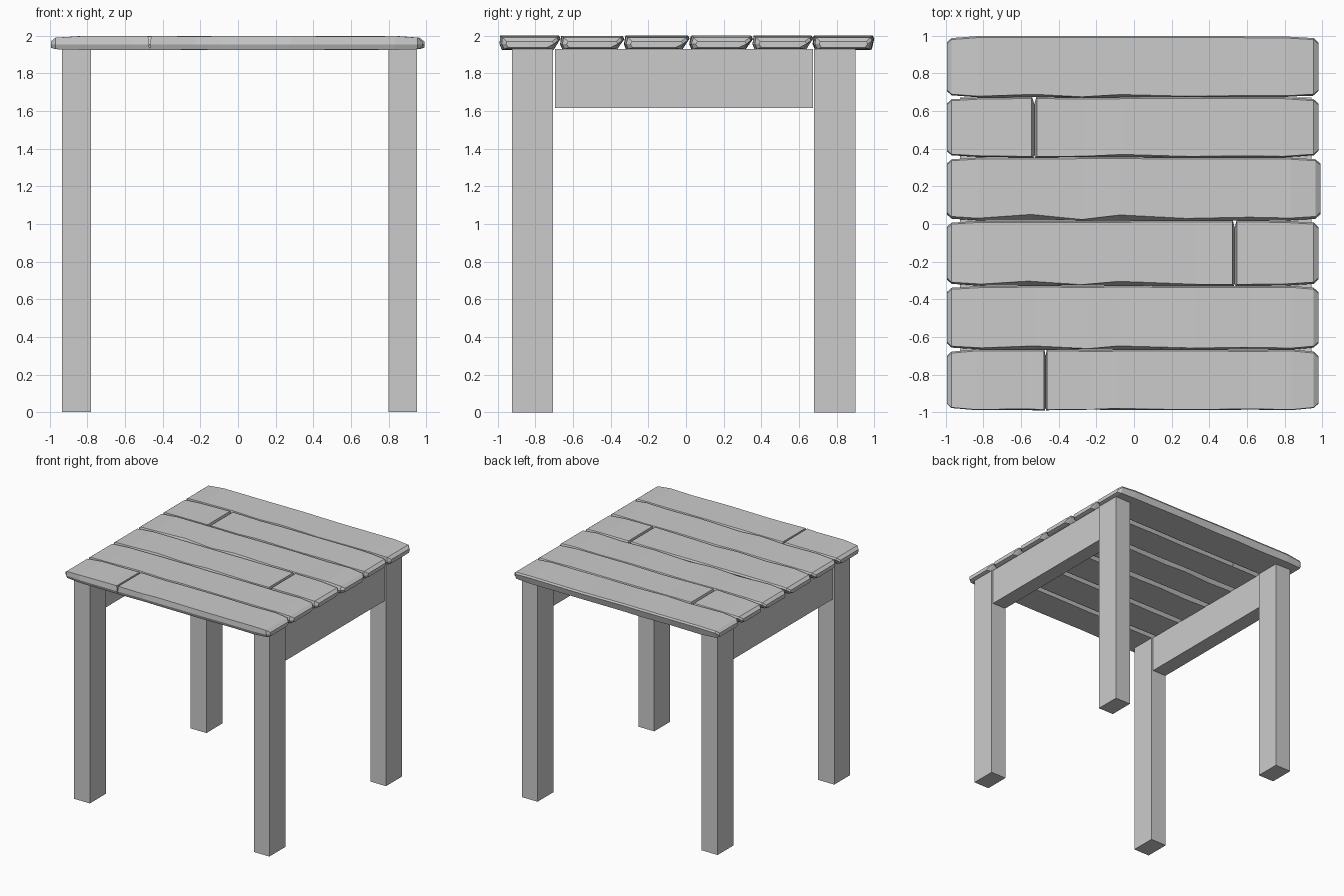
import bpy
import bmesh
import random

random.seed(4)
if "Cube" in bpy.data.objects:
    bpy.data.objects.remove(bpy.data.objects["Cube"], do_unlink=True)

GREY = (0.6, 0.6, 0.6, 1.0)
wood = bpy.data.materials.new("grey_wood")
wood.use_nodes = True
wood.diffuse_color = GREY
wood.node_tree.nodes["Principled BSDF"].inputs["Base Color"].default_value = GREY


def finish(name, bm):
    bmesh.ops.recalc_face_normals(bm, faces=bm.faces)
    mesh = bpy.data.meshes.new(name)
    bm.to_mesh(mesh)
    bm.free()
    mesh.materials.append(wood)
    bpy.context.collection.objects.link(bpy.data.objects.new(name, mesh))


def box(name, x, y, z):
    """Box between three (low, high) pairs."""
    bm = bmesh.new()
    bmesh.ops.create_cube(bm, size=1)
    for v in bm.verts:
        v.co = [lo + (c + 0.5) * (hi - lo) for c, (lo, hi) in zip(v.co, (x, y, z))]
    finish(name, bm)


# Worn front edge: (x, depth of the chipped bevel)
WEAR = [(-0.82, 0.01), (-0.55, 0.026), (-0.25, 0.006), (-0.08, 0.026),
        (0.3, 0.01), (0.6, 0.014), (0.82, 0.01)]
BOTTOM, TOP = 1.925, 2.0


def section(bm, x, y0, y1, wear, back, pinch=0, drop=0, lean=0):
    """Six-sided cross-section of a board; lean shifts its top along x."""
    a, b = y0 + pinch, y1 - pinch
    low, high = BOTTOM + drop * 0.4, TOP - drop
    pts = [(a + 0.012, low), (a, 1.955), (a + wear, high),
           (b - 0.008, high), (b, high - 0.015), (b - back - wear * 0.5, low)]
    return [bm.verts.new((x + lean * (z - BOTTOM) / (TOP - BOTTOM), y, z))
            for y, z in pts]


def board(name, x0, x1, y0, y1, wear_scale, back, lean0=0, lean1=0):
    """Loft a board along x; ends without a lean are worn at the corners."""
    bm = bmesh.new()
    edge = 0.01 * wear_scale

    def end(x, inward, lean):
        if lean:
            return [section(bm, x, y0, y1, edge, back, lean=lean)]
        return [section(bm, x, y0, y1, edge, back, 0.035, 0.03),
                section(bm, x + inward * 0.025, y0, y1, edge, back, 0.012, 0.01)]

    rings = end(x0, 1, lean0)
    for x, wear in WEAR:
        if x0 + 0.07 < x < x1 - 0.07:
            rings.append(section(bm, x + random.uniform(-0.03, 0.03), y0, y1,
                                 wear * wear_scale, back,
                                 random.uniform(0, 0.004), random.uniform(0, 0.005)))
    rings += reversed(end(x1, -1, lean1))
    for r, s in zip(rings, rings[1:]):
        for i in range(6):
            j = (i + 1) % 6
            bm.faces.new((r[i], r[j], s[j], s[i]))
    bm.faces.new(rings[0])
    bm.faces.new(rings[-1])
    finish(name, bm)


# Table top rows, front to back: y range, right end, wear, back bevel, joint, half-width
rows = [(-0.99, -0.666, 0.98, 0.3, 0.035, -0.47, 0.008),
        (-0.669, -0.327, 0.98, 0.8, 0.035, None, 0),
        (-0.33, 0.019, 0.98, 0.9, 0.035, 0.535, 0.012),
        (0.016, 0.356, 0.99, 1.2, 0.035, None, 0),
        (0.353, 0.675, 0.98, 0.6, 0.035, -0.53, 0.014),
        (0.672, 1.0, 0.98, 0.6, 0.012, None, 0)]
for n, (y0, y1, right, wear, back, joint, half) in enumerate(rows, 1):
    if joint is None:
        board(f"top_board_{n}", -0.995, right, y0, y1, wear, back)
    else:
        board(f"top_board_{n}_a", -0.995, joint, y0, y1, wear, back, lean1=-half)
        board(f"top_board_{n}_b", joint, right, y0, y1, wear, back, lean0=half)

# Legs
for side, xs in (("right", (-0.935, -0.78)), ("left", (0.80, 0.95))):
    for end_name, ys in (("front", (-0.925, -0.705)), ("back", (0.68, 0.90))):
        box(f"{end_name}_{side}_leg", xs, ys, (0, 1.93))

# Side rails under the top
for side, xs in (("right", (-0.925, -0.79)), ("left", (0.81, 0.942))):
    box(f"{side}_rail", xs, (-0.695, 0.673), (1.615, 1.93))
